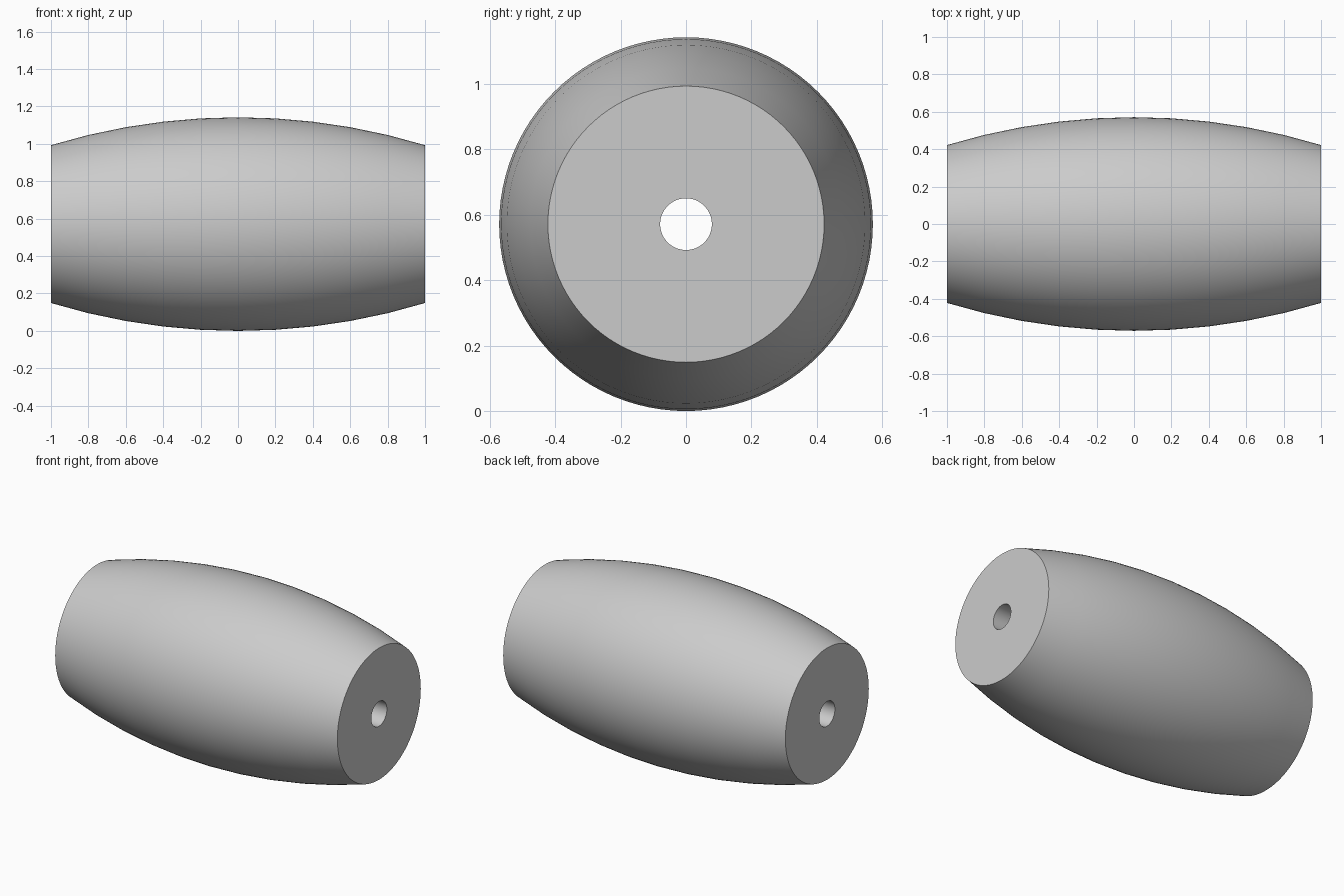
import bpy
import bmesh
import math
from mathutils import Vector

cube = bpy.data.objects.get("Cube")
if cube:
    bpy.data.objects.remove(cube, do_unlink=True)

HALF_LENGTH = 1.0
MID_RADIUS = 0.571
END_RADIUS = 0.422
BORE_RADIUS = 0.079
SECTIONS = 10
SIDES = 96

# Material
grey = bpy.data.materials.new("plain grey")
grey.use_nodes = True
colour = (0.6, 0.6, 0.6, 1)
grey.diffuse_color = colour
grey.node_tree.nodes["Principled BSDF"].inputs["Base Color"].default_value = colour

# Profile: circular arc along the outside, closed by the straight bore
bulge = MID_RADIUS - END_RADIUS
arc_radius = (HALF_LENGTH ** 2 + bulge ** 2) / (2 * bulge)


def outer_radius(x):
    return MID_RADIUS - arc_radius + math.sqrt(arc_radius ** 2 - x ** 2)


stations = [HALF_LENGTH * (2 * i / SECTIONS - 1) for i in range(SECTIONS + 1)]
profile = [(x, outer_radius(x)) for x in stations]
profile += [(HALF_LENGTH, BORE_RADIUS), (-HALF_LENGTH, BORE_RADIUS)]

# Barrel: the closed profile spun around the x axis
bm = bmesh.new()
verts = [bm.verts.new((x, 0, r)) for x, r in profile]
edges = [bm.edges.new((v, verts[(i + 1) % len(verts)])) for i, v in enumerate(verts)]
bmesh.ops.spin(bm, geom=verts + edges, cent=Vector(), axis=Vector((1, 0, 0)),
               angle=math.tau, steps=SIDES, use_merge=False)
bmesh.ops.remove_doubles(bm, verts=bm.verts, dist=1e-4)
bmesh.ops.recalc_face_normals(bm, faces=bm.faces)

mesh = bpy.data.meshes.new("barrel_roller")
bm.to_mesh(mesh)
bm.free()
mesh.materials.append(grey)
barrel = bpy.data.objects.new("barrel_roller", mesh)
barrel.location.z = MID_RADIUS
bpy.context.collection.objects.link(barrel)

# Smooth sides with sharp end rims
bpy.ops.object.select_all(action='DESELECT')
barrel.select_set(True)
bpy.context.view_layer.objects.active = barrel
bpy.ops.object.shade_smooth_by_angle(angle=math.radians(30))
